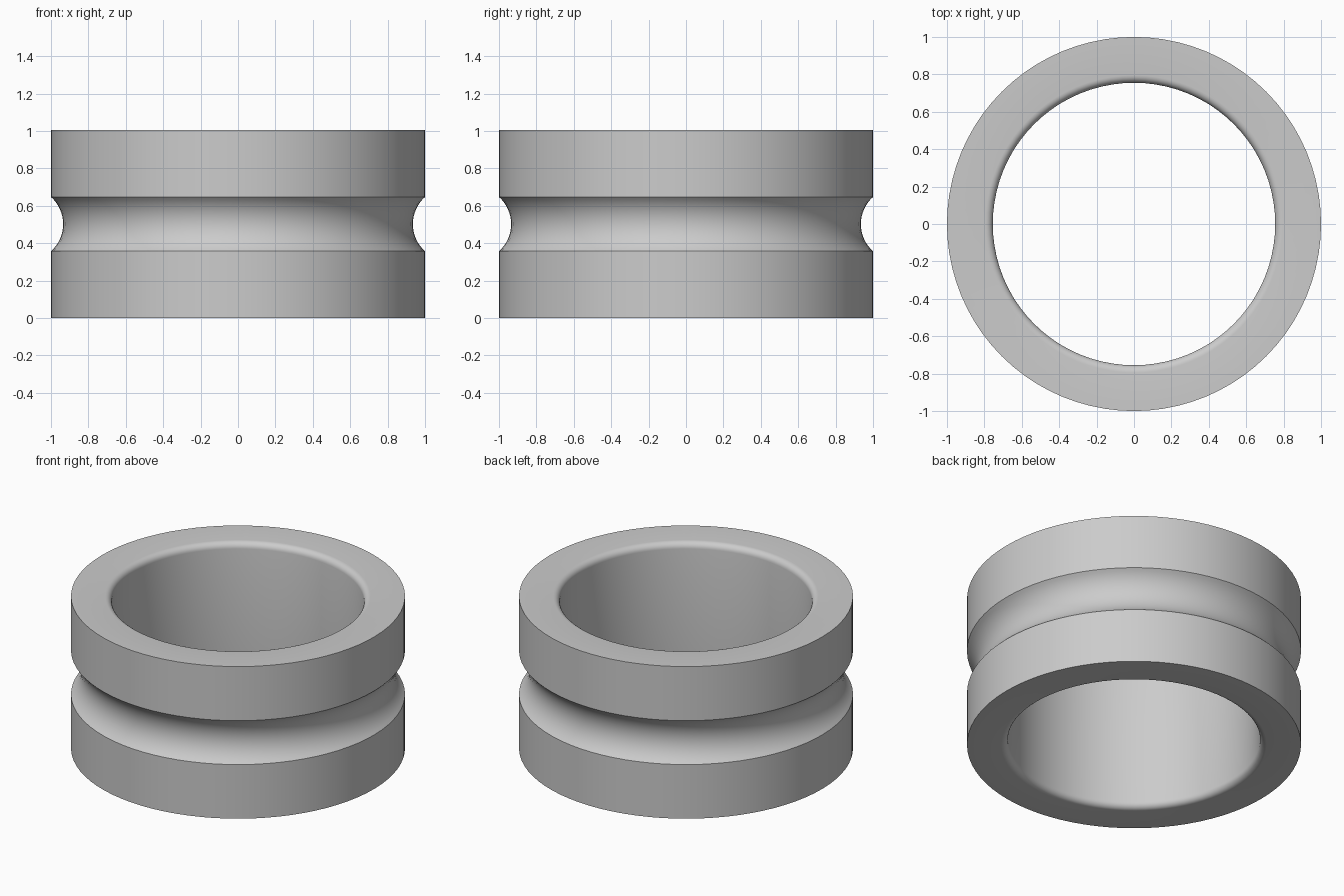
import bpy
import bmesh
from math import sin, cos, asin, pi, radians
from mathutils import Vector

cube = bpy.data.objects.get("Cube")
if cube:
    bpy.data.objects.remove(cube, do_unlink=True)

HEIGHT, OUTER, INNER = 1.005, 1.0, 0.755
FILLET = 0.04
GROOVE_HALF, GROOVE_DEPTH = 0.145, 0.065
SEGMENTS = 80


def arc(cx, cz, radius, start, end, steps):
    """Points of an arc in the radius-height plane."""
    angles = [start + (end - start) * i / steps for i in range(steps + 1)]
    return [(cx + radius * cos(a), cz + radius * sin(a)) for a in angles]


# Ring cross-section: outer wall with round groove, filleted bore
groove_r = (GROOVE_HALF ** 2 + GROOVE_DEPTH ** 2) / (2 * GROOVE_DEPTH)
sweep = asin(GROOVE_HALF / groove_r)
centre = OUTER - GROOVE_DEPTH + groove_r
profile = [(OUTER, 0)]
profile += arc(centre, HEIGHT / 2, groove_r, pi + sweep, pi - sweep, 16)
profile += [(OUTER, HEIGHT)]
profile += arc(INNER + FILLET, HEIGHT - FILLET, FILLET, pi / 2, pi, 6)
profile += arc(INNER + FILLET, FILLET, FILLET, pi, pi * 1.5, 6)

# Revolve the cross-section
bm = bmesh.new()
verts = [bm.verts.new((r, 0, z)) for r, z in profile]
edges = [bm.edges.new((v, verts[(i + 1) % len(verts)])) for i, v in enumerate(verts)]
bmesh.ops.spin(bm, geom=verts + edges, cent=Vector(), axis=(0, 0, 1),
               angle=2 * pi, steps=SEGMENTS, use_merge=True)
bmesh.ops.remove_doubles(bm, verts=bm.verts[:], dist=0.0001)
bmesh.ops.recalc_face_normals(bm, faces=bm.faces[:])
mesh = bpy.data.meshes.new("grooved_ring")
bm.to_mesh(mesh)
bm.free()

ring = bpy.data.objects.new("grooved_ring", mesh)
bpy.context.collection.objects.link(ring)

# Plain grey finish
grey = bpy.data.materials.new("light_grey")
grey.use_nodes = True
colour = (0.6, 0.6, 0.6, 1)
grey.diffuse_color = colour
for node in grey.node_tree.nodes:
    if node.type == 'BSDF_PRINCIPLED':
        node.inputs["Base Color"].default_value = colour
mesh.materials.append(grey)

# Smooth walls with crisp rims
bpy.ops.object.select_all(action='DESELECT')
ring.select_set(True)
bpy.context.view_layer.objects.active = ring
bpy.ops.object.shade_smooth_by_angle(angle=radians(30))
